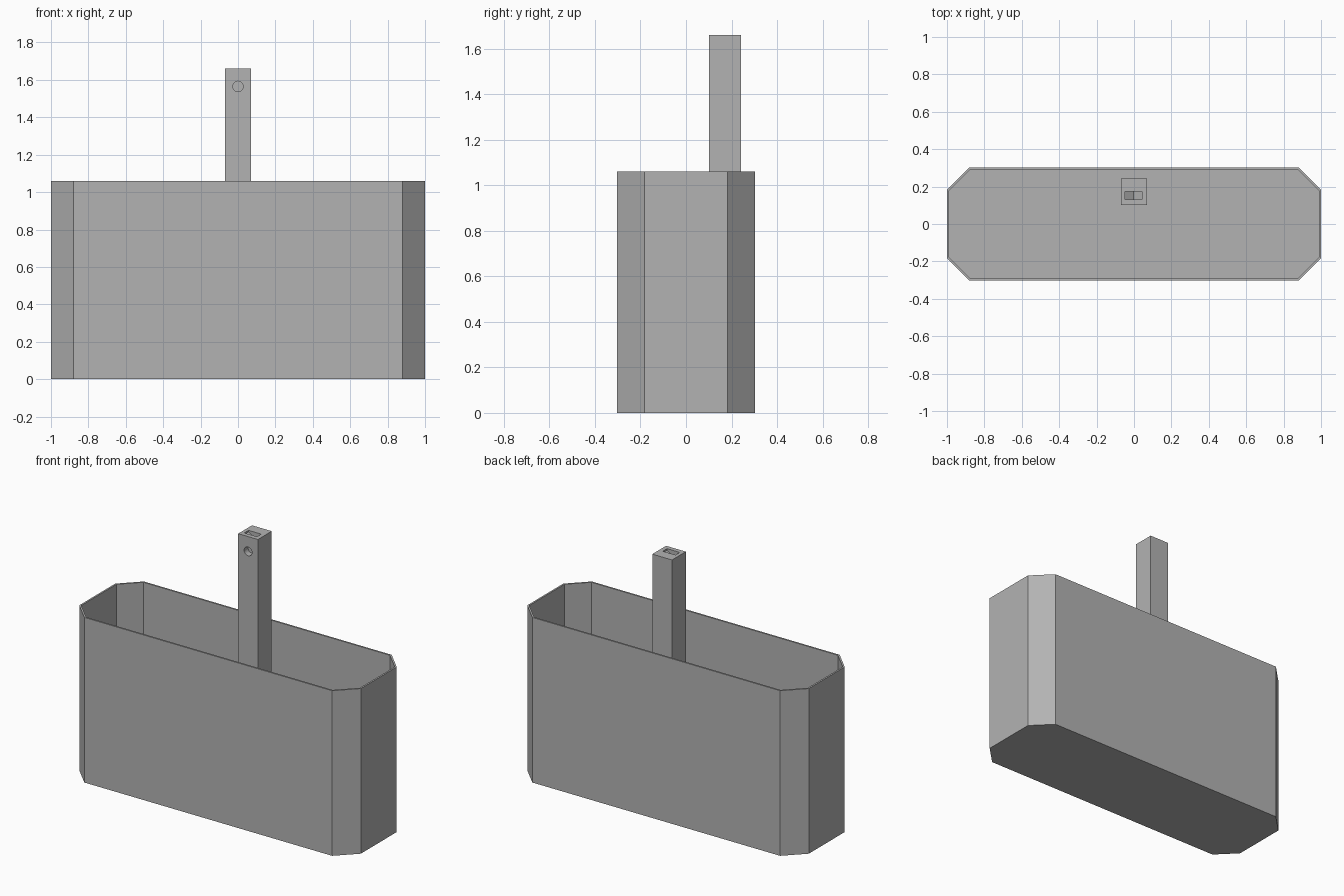
import bpy
import bmesh
from math import pi
from mathutils import Matrix

cube = bpy.data.objects.get("Cube")
if cube:
    bpy.data.objects.remove(cube, do_unlink=True)

grey = bpy.data.materials.new("plain grey")
grey.use_nodes = True
colour = (0.45, 0.45, 0.45, 1)
grey.diffuse_color = colour
grey.node_tree.nodes["Principled BSDF"].inputs["Base Color"].default_value = colour


def add_object(name, bm):
    bmesh.ops.recalc_face_normals(bm, faces=bm.faces)
    mesh = bpy.data.meshes.new(name)
    bm.to_mesh(mesh)
    bm.free()
    mesh.materials.append(grey)
    obj = bpy.data.objects.new(name, mesh)
    bpy.context.collection.objects.link(obj)
    return obj


def prism(name, points, direction):
    bm = bmesh.new()
    face = bm.faces.new([bm.verts.new(p) for p in points])
    new = bmesh.ops.extrude_face_region(bm, geom=[face])["geom"]
    bmesh.ops.translate(bm, vec=direction, verts=[v for v in new if isinstance(v, bmesh.types.BMVert)])
    return add_object(name, bm)


def cut(target, cutter):
    mod = target.modifiers.new(cutter.name, "BOOLEAN")
    mod.operation = "DIFFERENCE"
    mod.solver = "EXACT"
    mod.object = cutter
    bpy.context.view_layer.objects.active = target
    bpy.ops.object.modifier_apply(modifier=mod.name)
    bpy.data.objects.remove(cutter, do_unlink=True)


# Open tub with chamfered corners and thin walls
X, Y, C, HEIGHT, WALL = 1.0, 0.302, 0.12, 1.06, 0.011
outline = [(X, Y - C), (X - C, Y), (C - X, Y), (-X, Y - C),
           (-X, C - Y), (C - X, -Y), (X - C, -Y), (X, C - Y)]
bm = bmesh.new()
floor = bm.faces.new([bm.verts.new((x, y, 0)) for x, y in outline])
top = bmesh.ops.extrude_face_region(bm, geom=[floor])["geom"]
bmesh.ops.translate(bm, vec=(0, 0, HEIGHT), verts=[v for v in top if isinstance(v, bmesh.types.BMVert)])
bmesh.ops.recalc_face_normals(bm, faces=bm.faces)
lid = [f for f in bm.faces if f.normal.z > 0.9]
bmesh.ops.inset_region(bm, faces=lid, thickness=WALL, use_even_offset=True)
inner = bmesh.ops.extrude_face_region(bm, geom=lid)["geom"]
bmesh.ops.translate(bm, vec=(0, 0, WALL - HEIGHT), verts=[v for v in inner if isinstance(v, bmesh.types.BMVert)])
bmesh.ops.delete(bm, geom=lid, context="FACES")
add_object("tub", bm)

# Square post standing on the floor of the tub
W, FRONT, BACK, TOP = 0.07, 0.102, 0.242, 1.66
post = prism("post", [(-W, FRONT, WALL), (W, FRONT, WALL), (W, BACK, WALL), (-W, BACK, WALL)],
             (0, 0, TOP - WALL))

# Blind round hole in the front of the post
bm = bmesh.new()
bmesh.ops.create_cone(bm, cap_ends=True, segments=24, radius1=0.028, radius2=0.028, depth=0.08,
                      matrix=Matrix.Translation((0, FRONT, 1.565)) @ Matrix.Rotation(pi / 2, 4, "X"))
cut(post, add_object("hole_cutter", bm))

# V-bottomed slot in the top of the post
slot = [(-0.047, 0.131, TOP + 0.02), (-0.047, 0.131, TOP - 0.01), (-0.002, 0.131, TOP - 0.04),
        (0.043, 0.131, TOP - 0.01), (0.043, 0.131, TOP + 0.02)]
cut(post, prism("slot_cutter", slot, (0, 0.043, 0)))
